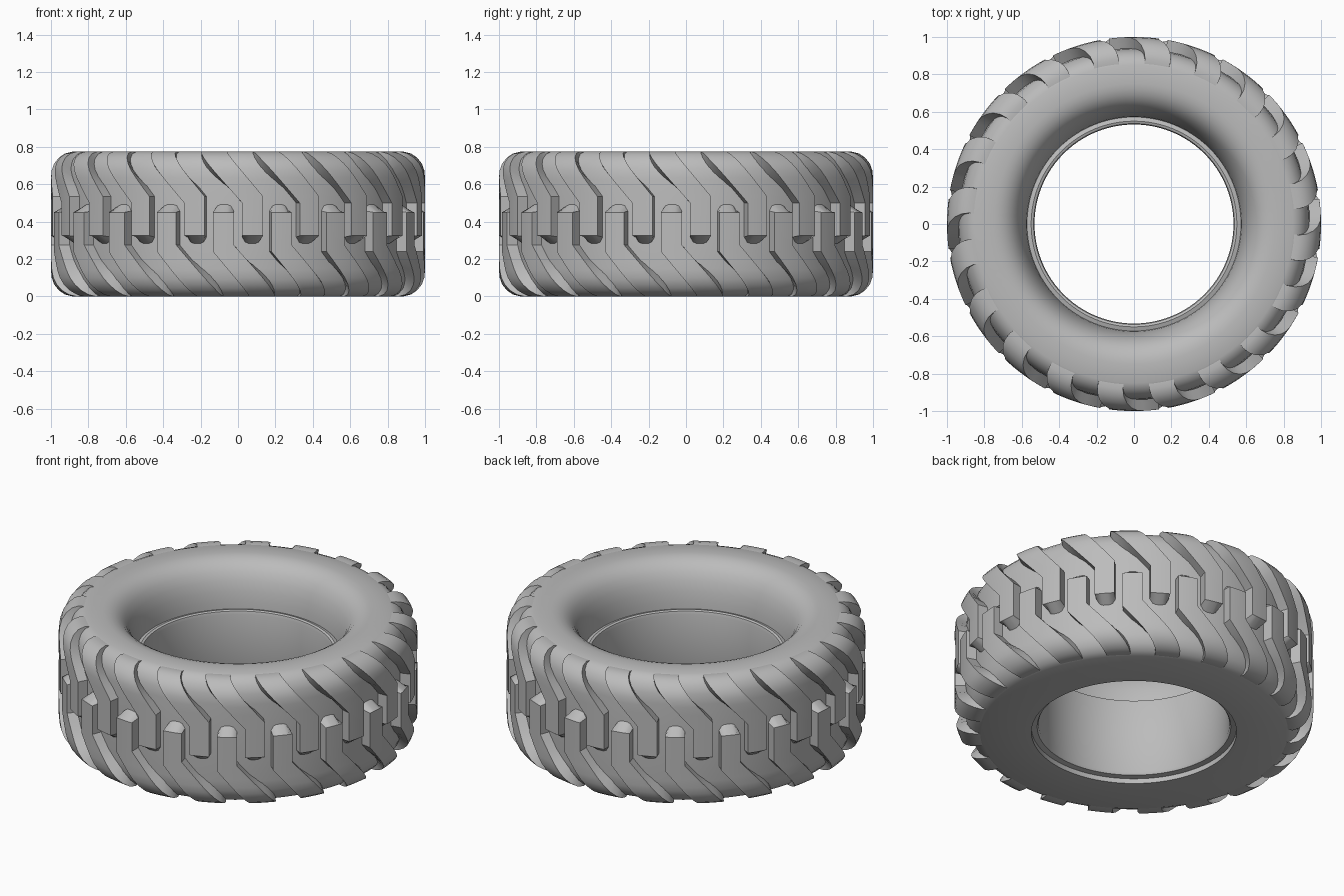
import bpy, bmesh
from math import sin, cos, pi, radians
from mathutils import Matrix

cube = bpy.data.objects.get("Cube")
if cube:
    bpy.data.objects.remove(cube, do_unlink=True)

HEIGHT = 0.775
LUGS = 20
COLS = 6

rubber = bpy.data.materials.new("grey_rubber")
rubber.use_nodes = True
rubber.diffuse_color = (0.5, 0.5, 0.5, 1)
rubber.node_tree.nodes["Principled BSDF"].inputs["Base Color"].default_value = (0.5, 0.5, 0.5, 1)


def finish(bm, name):
    bmesh.ops.recalc_face_normals(bm, faces=bm.faces)
    mesh = bpy.data.meshes.new(name)
    bm.to_mesh(mesh)
    bm.free()
    mesh.materials.append(rubber)
    obj = bpy.data.objects.new(name, mesh)
    bpy.context.collection.objects.link(obj)
    bpy.ops.object.select_all(action="DESELECT")
    obj.select_set(True)
    bpy.context.view_layer.objects.active = obj
    bpy.ops.object.shade_smooth_by_angle(angle=radians(35))
    return obj


def at(r, angle, z):
    a = radians(angle)
    return (r * sin(a), -r * cos(a), z)


# Tyre carcass: flat underside, deep dished top, narrow bead ledges
shoulder = [(0.85, 0), (0.885, 0.014), (0.915, 0.045), (0.934, 0.09), (0.94, 0.15)]
dish = [(0.75, HEIGHT), (0.72, 0.772), (0.69, 0.762), (0.66, 0.745), (0.63, 0.713),
        (0.605, 0.667), (0.587, 0.61), (0.576, 0.55), (0.572, 0.51)]
bore = [(0.55, 0.517), (0.537, 0.512), (0.532, 0.495),
        (0.532, 0.05), (0.54, 0.035), (0.572, 0.03), (0.572, 0)]
profile = shoulder + [(r, HEIGHT - z) for r, z in reversed(shoulder)] + dish + bore

bm = bmesh.new()
ring = [bm.verts.new((r, 0, z)) for r, z in profile]
edges = [bm.edges.new((a, b)) for a, b in zip(ring, ring[1:] + ring[:1])]
bmesh.ops.spin(bm, geom=ring + edges, cent=(0, 0, 0), axis=(0, 0, 1),
               angle=2 * pi, steps=96, use_duplicate=False)
bmesh.ops.remove_doubles(bm, verts=bm.verts, dist=0.0002)
finish(bm, "tyre_carcass")

# Outer contour of one lug, from its tip at mid tread round to the sidewall
contour = [(1, 0.45), (1, 0.35), (1, 0.275), (1, 0.24), (1, 0.19), (1, 0.14),
           (0.996, 0.1), (0.983, 0.064), (0.958, 0.032), (0.925, 0.01),
           (0.885, 0), (0.845, 0.005)]


def lug_angle(z, u):
    """Angle across the lug: a straight tip, then a slant towards the shoulder."""
    left = -3.2 + 48 * max(0, 0.24 - z)
    right = 3.2 + 51 * max(0, 0.275 - z)
    return left + (right - left) * (u + 1) / 2


def add_lug(bm, centre):
    loops = []
    for i, (r, z) in enumerate(contour):
        outer, base = [], []
        for c in range(COLS + 1):
            u = 2 * c / COLS - 1
            angle = centre + lug_angle(z, u)
            outer.append(bm.verts.new(at(r, angle, z)))
            if i == 0:      # sloping, arched tip
                base.append(bm.verts.new(at(0.935, angle, z + 0.008 + 0.037 * (1 - u ** 4))))
            else:           # base buried in the carcass
                br = r + (0.8 - r) * 0.35
                bz = z + (max(z, 0.2) - z) * 0.35
                base.append(bm.verts.new(at(br, angle, bz)))
        loops.append(outer + base[::-1])
    n = len(loops[0])
    for a, b in zip(loops, loops[1:]):
        for k in range(n):
            j = (k + 1) % n
            bm.faces.new((a[k], a[j], b[j], b[k]))
    for loop in (loops[0], loops[-1]):
        for k in range(COLS):
            bm.faces.new((loop[k], loop[k + 1], loop[n - 2 - k], loop[n - 1 - k]))


def make_tread(name, turned):
    bm = bmesh.new()
    for k in range(LUGS):
        add_lug(bm, -4.5 + k * 360 / LUGS)
    if turned:      # half turn about the front axis gives the interlocking row
        turn = Matrix.Translation((0, 0, HEIGHT)) @ Matrix.Rotation(pi, 4, "Y")
        bmesh.ops.transform(bm, matrix=turn, verts=bm.verts)
    finish(bm, name)


make_tread("lower_tread_lugs", False)
make_tread("upper_tread_lugs", True)
